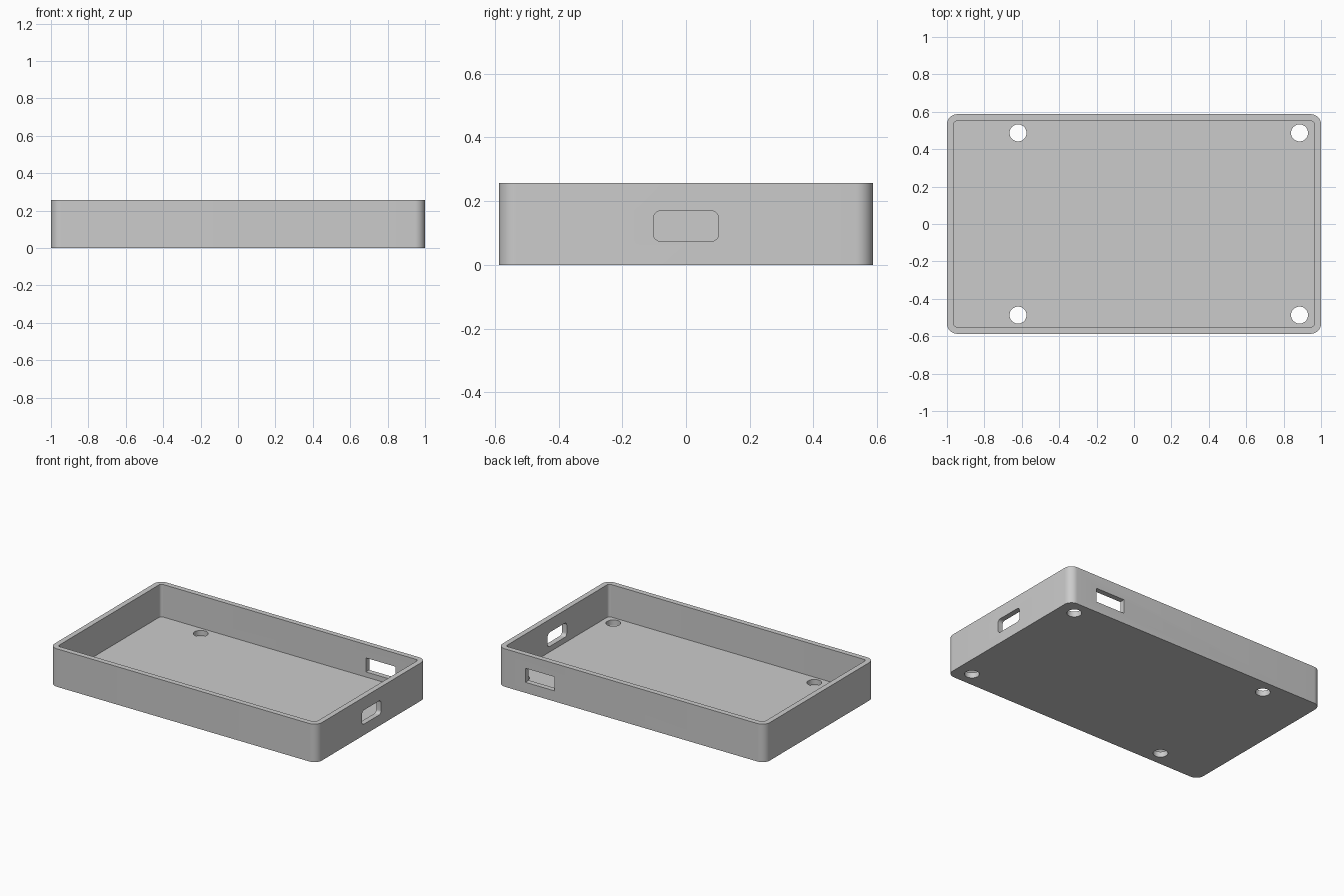
import bpy
import bmesh
import math
from mathutils import Matrix, Vector

if "Cube" in bpy.data.objects:
    bpy.data.objects.remove(bpy.data.objects["Cube"], do_unlink=True)

WIDTH, DEPTH, HEIGHT = 2.0, 1.174, 0.257
WALL, FLOOR = 0.036, 0.037

grey = bpy.data.materials.new("light_grey")
grey.use_nodes = True
grey.diffuse_color = (0.6, 0.6, 0.6, 1)
grey.node_tree.nodes["Principled BSDF"].inputs["Base Color"].default_value = (0.6, 0.6, 0.6, 1)


def rounded_prism(name, width, depth, height, radius, matrix, steps=10):
    """Rounded rectangle in local XY, extruded along local Z from zero."""
    bm = bmesh.new()
    verts = []
    for corner, (sx, sy) in enumerate([(1, 1), (-1, 1), (-1, -1), (1, -1)]):
        centre = Vector((sx * (width / 2 - radius), sy * (depth / 2 - radius), 0))
        for i in range(steps + 1 if radius else 1):
            a = math.pi / 2 * (corner + i / steps)
            verts.append(bm.verts.new(centre + radius * Vector((math.cos(a), math.sin(a), 0))))
    bmesh.ops.remove_doubles(bm, verts=bm.verts, dist=1e-5)
    face = bm.faces.new([v for v in verts if v.is_valid])
    top = bmesh.ops.extrude_face_region(bm, geom=[face])
    moved = [g for g in top["geom"] if isinstance(g, bmesh.types.BMVert)]
    bmesh.ops.translate(bm, verts=moved, vec=(0, 0, height))
    bmesh.ops.recalc_face_normals(bm, faces=bm.faces)
    bm.transform(matrix)
    mesh = bpy.data.meshes.new(name)
    bm.to_mesh(mesh)
    bm.free()
    mesh.materials.append(grey)
    obj = bpy.data.objects.new(name, mesh)
    bpy.context.collection.objects.link(obj)
    return obj


def at(x, y, z):
    return Matrix.Translation((x, y, z))


# Outer block of the tray
tray = rounded_prism("tray", WIDTH, DEPTH, HEIGHT, 0.055, at(0, 0, 0))

# Inner cavity
cutters = [rounded_prism("cavity_cutter", WIDTH - 2 * WALL, DEPTH - 2 * WALL,
                         HEIGHT, 0.019, at(0, 0, FLOOR))]

# Four round screw holes through the floor
for x in (-0.62, 0.885):
    for y in (-0.487, 0.487):
        cutters.append(rounded_prism("screw_hole_cutter", 0.091, 0.091, 0.2,
                                     0.0455, at(x, y, -0.1)))

# Rounded port in the right end wall
cutters.append(rounded_prism("end_port_cutter", 0.095, 0.204, 0.2, 0.022,
                             at(0.9, 0, 0.122) @ Matrix.Rotation(math.pi / 2, 4, "Y")))

# Square-cornered port in the back wall
cutters.append(rounded_prism("back_port_cutter", 0.22, 0.095, 0.2, 0,
                             at(0.682, 0.687, 0.119) @ Matrix.Rotation(math.pi / 2, 4, "X")))

bpy.ops.object.select_all(action="DESELECT")
bpy.context.view_layer.objects.active = tray
tray.select_set(True)
for cutter in cutters:
    mod = tray.modifiers.new("cut", "BOOLEAN")
    mod.operation = "DIFFERENCE"
    mod.solver = "EXACT"
    mod.object = cutter
    bpy.ops.object.modifier_apply(modifier=mod.name)
    bpy.data.objects.remove(cutter, do_unlink=True)

bpy.ops.object.shade_smooth_by_angle(angle=math.radians(30))
